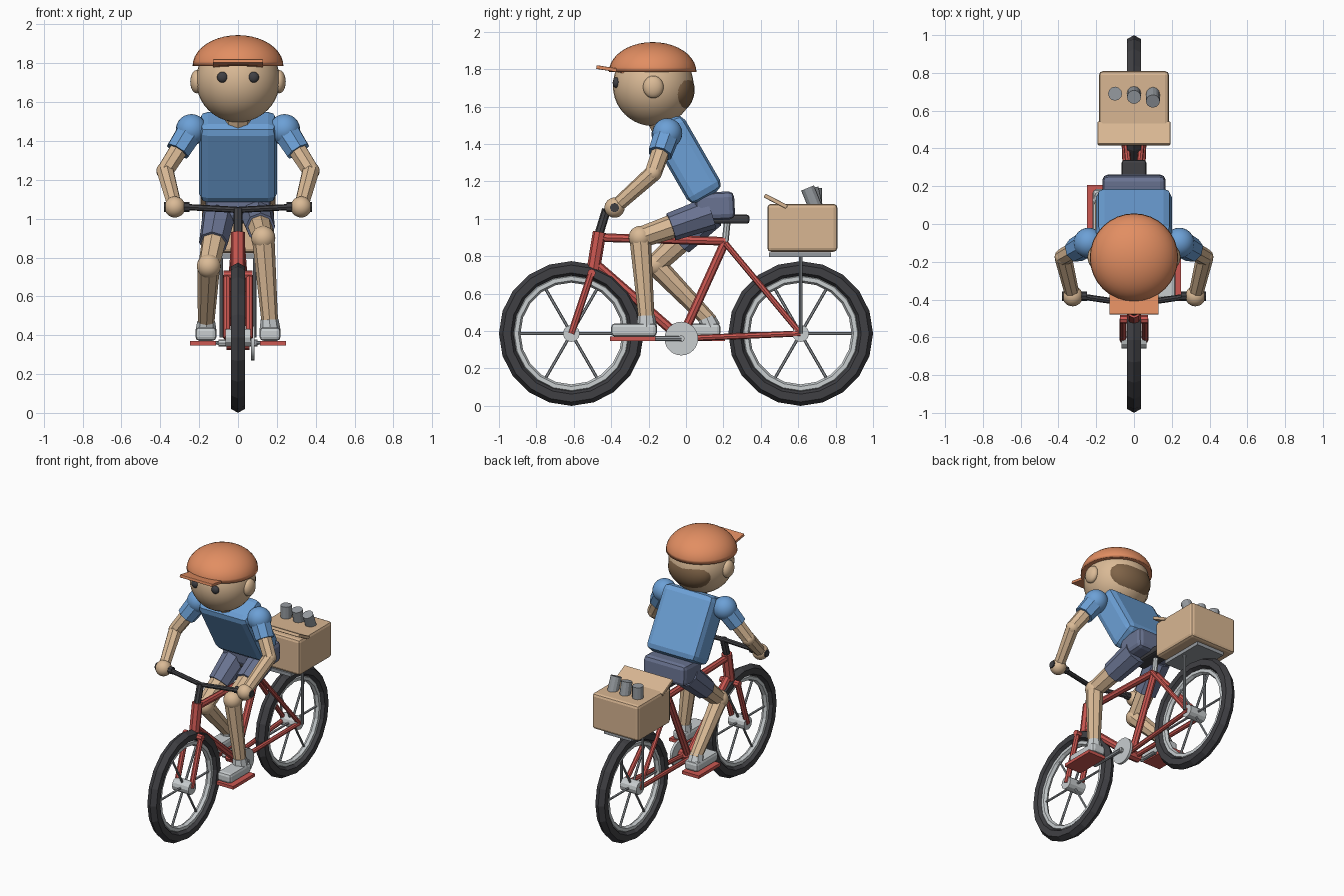
import bpy, math
from mathutils import Vector

if "Cube" in bpy.data.objects:
    bpy.data.objects.remove(bpy.data.objects["Cube"])

def material(name, r, g, b):
    lin = [((c / 255 + 0.055) / 1.055) ** 2.4 for c in (r, g, b)]
    m = bpy.data.materials.new(name)
    m.diffuse_color = (*lin, 1)
    m.use_nodes = True
    m.node_tree.nodes["Principled BSDF"].inputs["Base Color"].default_value = m.diffuse_color
    return m

SKIN = material("skin", 218, 186, 150)
SHIRT = material("shirt blue", 108, 160, 214)
SHORTS = material("shorts slate", 106, 116, 146)
CAP = material("cap orange", 226, 142, 98)
HAIR = material("hair brown", 128, 100, 72)
RED = material("frame red", 204, 88, 82)
RUBBER = material("rubber dark", 64, 64, 68)
LIGHT = material("light metal", 200, 205, 207)
STEEL = material("steel grey", 150, 155, 160)
CARD = material("cardboard", 216, 182, 146)

def finish(name, mat, smooth=False):
    ob = bpy.context.object
    ob.name = name
    ob.data.materials.append(mat)
    if smooth:
        bpy.ops.object.shade_smooth_by_angle(angle=math.radians(40))
    return ob

def tube(name, a, b, r, mat, r2=None, sides=8):
    """Straight, optionally tapered tube from a to b."""
    a, b = Vector(a), Vector(b)
    d = b - a
    bpy.ops.mesh.primitive_cone_add(vertices=sides, radius1=r, radius2=r if r2 is None else r2,
                                    depth=d.length, location=(a + b) / 2,
                                    rotation=d.to_track_quat('Z', 'Y').to_euler())
    return finish(name, mat, sides > 12)

def ball(name, loc, radii, mat, seg=24, rings=16):
    bpy.ops.mesh.primitive_uv_sphere_add(segments=seg, ring_count=rings, radius=1, location=loc)
    bpy.context.object.scale = radii if isinstance(radii, tuple) else (radii,) * 3
    return finish(name, mat, True)

def box(name, loc, size, mat, bevel=0.0, tilt=0.0, segments=2):
    bpy.ops.mesh.primitive_cube_add(size=1, location=loc, rotation=(math.radians(tilt), 0, 0))
    ob = finish(name, mat)
    ob.scale = size
    bpy.ops.object.transform_apply(location=False, rotation=False, scale=True)
    if bevel:
        m = ob.modifiers.new("soft edges", 'BEVEL')
        m.width, m.segments = bevel, segments
    return ob

def ring(name, loc, major, minor, mat, sides=6):
    bpy.ops.mesh.primitive_torus_add(major_segments=20, minor_segments=sides, major_radius=major,
                                     minor_radius=minor, location=loc, rotation=(0, math.pi / 2, 0))
    return finish(name, mat)

# Wheels
AXLE = 0.387
for label, wy in (("front", -0.613), ("rear", 0.613)):
    c = (0, wy, AXLE)
    ring(label + "_tire", c, 0.345, 0.042, RUBBER)
    ring(label + "_rim", c, 0.294, 0.022, LIGHT)
    tube(label + "_hub", (-0.065, wy, AXLE), (0.065, wy, AXLE), 0.045, LIGHT, sides=12)
    for i in range(6):
        a = i * math.pi / 3
        tube(label + "_spoke", c, (0, wy + 0.29 * math.cos(a), AXLE + 0.29 * math.sin(a)),
             0.008, STEEL, sides=6)

# Frame
CRANK = (0, -0.025, 0.36)
SEAT_TOP = (0, 0.21, 0.88)
tube("head_tube", (0, -0.495, 0.73), (0, -0.462, 0.93), 0.036, RED)
tube("top_tube", (0, -0.46, 0.90), SEAT_TOP, 0.023, RED)
tube("down_tube", (0, -0.485, 0.76), CRANK, 0.026, RED)
tube("seat_tube", CRANK, SEAT_TOP, 0.024, RED)
tube("bottom_bracket", (-0.06, -0.025, 0.36), (0.06, -0.025, 0.36), 0.035, RED)
tube("fork_crown", (-0.075, -0.505, 0.71), (0.075, -0.505, 0.71), 0.022, RED)
for s in (-1, 1):
    tube("fork_blade", (s * 0.058, -0.505, 0.71), (s * 0.058, -0.613, AXLE), 0.019, RED)
    tube("seat_stay", (s * 0.02, 0.21, 0.87), (s * 0.058, 0.613, AXLE), 0.016, RED)
    tube("chain_stay", (s * 0.03, -0.025, 0.36), (s * 0.058, 0.613, AXLE), 0.016, RED)
    tube("rack_stay", (s * 0.085, 0.613, AXLE), (s * 0.085, 0.613, 0.81), 0.009, STEEL)

# Saddle and handlebar
tube("seat_post", SEAT_TOP, (0, 0.22, 0.98), 0.018, LIGHT)
box("saddle", (0, 0.20, 0.998), (0.13, 0.28, 0.048), RUBBER, 0.015)
tube("stem", (0, -0.465, 0.92), (0, -0.425, 1.05), 0.024, RUBBER)
for s in (-1, 1):
    tube("handlebar", (0, -0.425, 1.045), (s * 0.27, -0.385, 1.06), 0.016, RUBBER)
    tube("grip", (s * 0.25, -0.382, 1.06), (s * 0.38, -0.382, 1.06), 0.025, RUBBER)

# Drivetrain
tube("chainring", (0.066, -0.025, 0.36), (0.084, -0.025, 0.36), 0.09, LIGHT, sides=24)
tube("crank_axle", (-0.1, -0.025, 0.36), (0.1, -0.025, 0.36), 0.018, LIGHT)
for s, py in ((1, -0.285), (-1, 0.085)):
    tube("crank_arm", (s * 0.095, -0.025, 0.36), (s * 0.095, py, 0.36), 0.014, STEEL)
    tube("pedal_axle", (s * 0.095, py, 0.36), (s * 0.2, py, 0.36), 0.009, STEEL)
    box("pedal", (s * 0.18, py, 0.359), (0.135, 0.245, 0.022), RED)

# Rack, parcel box and bottles
box("rack", (0, 0.61, 0.808), (0.22, 0.33, 0.024), STEEL)
box("parcel_box", (0, 0.622, 0.952), (0.37, 0.375, 0.256), CARD, 0.02)
box("box_flap", (0, 0.48, 1.094), (0.385, 0.135, 0.022), CARD, 0.005, -27)
for x, y_top, lean in ((-0.1, 0.69, 0.0), (0.0, 0.672, 0.03), (0.1, 0.65, 0.055)):
    tube("bottle", (x, y_top + lean, 1.03), (x, y_top, 1.165), 0.037, STEEL, sides=12)

# Torso and hips
box("torso", (0, 0.0, 1.317), (0.40, 0.205, 0.46), SHIRT, 0.045, 30)
box("hips", (0, 0.155, 1.068), (0.335, 0.21, 0.15), SHORTS, 0.03, 3)
tube("neck", (0, -0.1, 1.46), (0, -0.15, 1.56), 0.07, SKIN)

# Arms
for s in (-1, 1):
    shoulder = Vector((s * 0.24, -0.10, 1.458))
    elbow = Vector((s * 0.375, -0.175, 1.245))
    hand = Vector((s * 0.325, -0.382, 1.06))
    ball("shoulder", shoulder, 0.08, SHIRT)
    tube("sleeve", shoulder, shoulder.lerp(elbow, 0.52), 0.072, SHIRT, 0.066)
    tube("upper_arm", shoulder.lerp(elbow, 0.4), elbow, 0.05, SKIN, 0.046)
    ball("elbow", elbow, 0.046, SKIN, 12, 8)
    tube("forearm", elbow, hand, 0.046, SKIN, 0.038)
    ball("hand", hand, 0.054, SKIN)

# Legs
for s, knee, ankle in ((1, (0.13, -0.245, 0.90), (0.165, -0.21, 0.45)),
                       (-1, (-0.15, -0.165, 0.755), (-0.165, 0.13, 0.45))):
    hip, knee, ankle = Vector((s * 0.095, 0.13, 1.03)), Vector(knee), Vector(ankle)
    tube("shorts_leg", hip, hip.lerp(knee, 0.56), 0.088, SHORTS, 0.076)
    tube("thigh", hip.lerp(knee, 0.4), knee, 0.066, SKIN, 0.056)
    ball("knee", knee, 0.062, SKIN)
    tube("shin", knee, ankle, 0.058, SKIN, 0.042)
    tube("ankle_collar", ankle + Vector((0, 0, -0.03)), ankle.lerp(knee, 0.07), 0.055, LIGHT, 0.046)
    box("shoe", (ankle.x, ankle.y - 0.068, 0.406), (0.108, 0.245, 0.07), LIGHT, 0.02)

# Head
HY = -0.175
ball("head", (0, HY, 1.712), 0.216, SKIN, 32, 20)
ball("hair", (0, -0.058, 1.69), (0.17, 0.104, 0.125), HAIR)
for s in (-1, 1):
    ball("eye", (s * 0.08, -0.372, 1.728), (0.028, 0.02, 0.028), RUBBER, 16, 10)
    ball("ear", (s * 0.212, HY, 1.705), (0.034, 0.055, 0.06), SKIN, 20, 12)

# Cap: squashed half dome with brim
cap = ball("cap", (0, HY - 0.003, 1.785), (0.234, 0.234, 0.16), CAP, 32, 20)
for v in cap.data.vertices:
    v.co.z = max(v.co.z, 0)
box("cap_brim", (0, -0.405, 1.80), (0.26, 0.15, 0.02), CAP, 0.004, -9)
